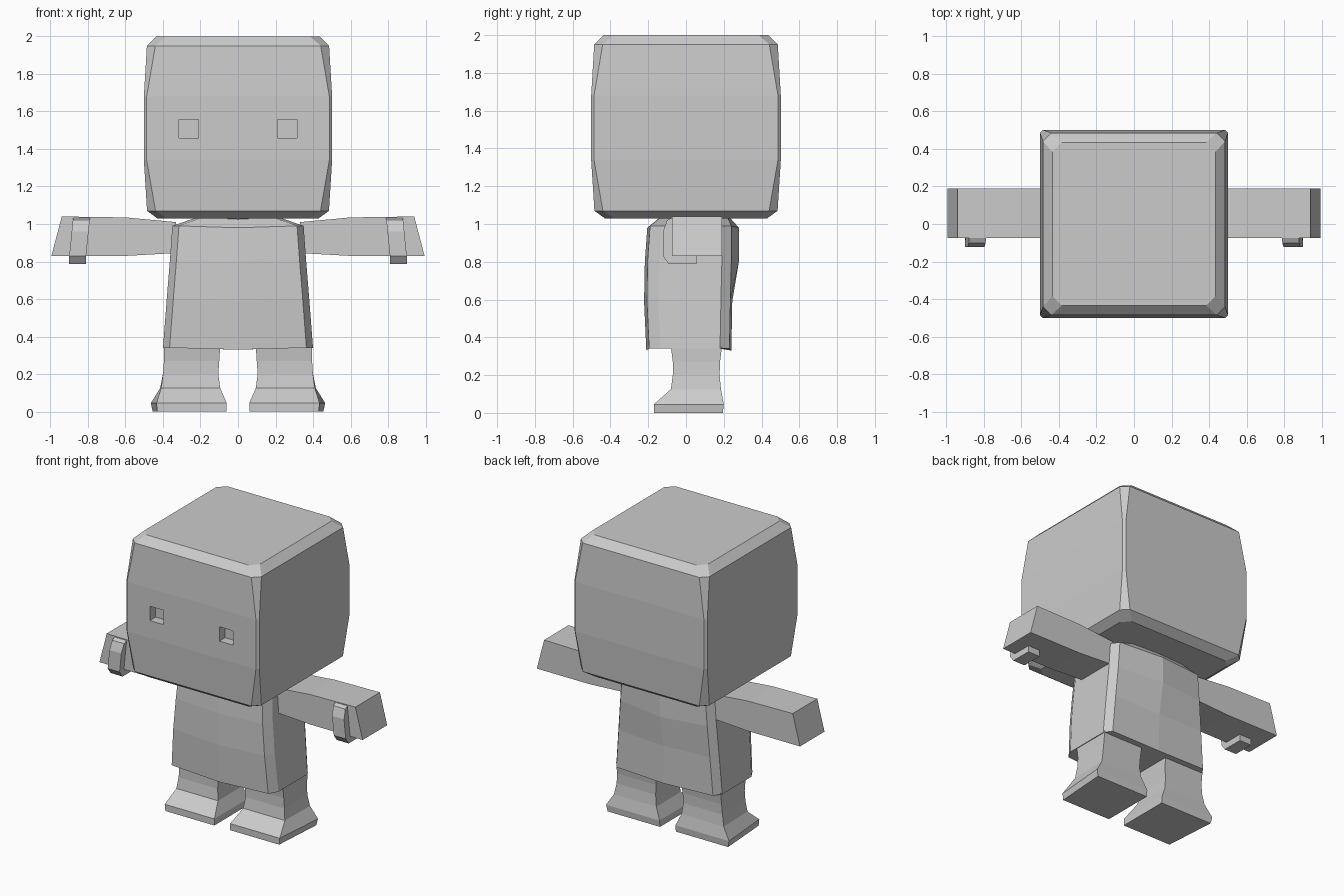
import bpy, bmesh

if "Cube" in bpy.data.objects:
    bpy.data.objects.remove(bpy.data.objects["Cube"])


def loft(name, rings):
    """Skin a list of equal-length point rings and cap both ends."""
    bm = bmesh.new()
    loops = [[bm.verts.new(p) for p in ring] for ring in rings]
    for a, b in zip(loops, loops[1:]):
        n = len(a)
        for i in range(n):
            j = (i + 1) % n
            bm.faces.new((a[i], a[j], b[j], b[i]))
    bm.faces.new(loops[0])
    bm.faces.new(loops[-1])
    bmesh.ops.recalc_face_normals(bm, faces=bm.faces)
    me = bpy.data.meshes.new(name)
    bm.to_mesh(me)
    bm.free()
    ob = bpy.data.objects.new(name, me)
    bpy.context.collection.objects.link(ob)
    return ob


def mirror_pair(name, rings):
    """Build the part on both sides of x = 0."""
    for side, s in (("right", 1), ("left", -1)):
        loft(f"{side}_{name}", [[(s * x, y, z) for x, y, z in r] for r in rings])


def chamfered_square(hx, hy, c, z):
    return [(-hx + c, -hy, z), (hx - c, -hy, z), (hx, -hy + c, z), (hx, hy - c, z),
            (hx - c, hy, z), (-hx + c, hy, z), (-hx, hy - c, z), (-hx, -hy + c, z)]


# Head: bulging block with chamfered rims
head_profile = [(1.03, .43, .06), (1.07, .485, .045), (1.34, .502, .015),
                (1.68, .502, .015), (1.95, .486, .045), (2.0, .435, .06)]
head = loft("head", [chamfered_square(h, h, min(c, .05), z) for z, h, c in head_profile])

# Eye sockets cut into the face
for s in (-1, 1):
    bpy.ops.mesh.primitive_cube_add(size=1, location=(s * .263, -.50, 1.508))
    cutter = bpy.context.object
    cutter.name = "eye_cutter"
    cutter.scale = (.105, .12, .098)
    bpy.context.view_layer.update()
    mod = head.modifiers.new("eye", 'BOOLEAN')
    mod.operation, mod.object, mod.solver = 'DIFFERENCE', cutter, 'EXACT'
    bpy.context.view_layer.objects.active = head
    bpy.ops.object.modifier_apply(modifier=mod.name)
    bpy.data.objects.remove(cutter)


# Tunic: flared body with chamfered corners and bowed front and back
def tunic_ring(z, hx, front, back, bow):
    f, b, k = front + .015, back - bow, hx - .035
    return [(0, front, z - .01), (k, f, z), (hx, f + .06, z), (hx, b - .05, z),
            (k, b, z), (0, back, z - .01), (-k, b, z), (-hx, b - .05, z),
            (-hx, f + .06, z), (-k, f, z)]


loft("tunic", [tunic_ring(*r) for r in (
    (.34, .40, -.21, .24, .01), (.60, .38, -.222, .245, .01),
    (.81, .363, -.218, .28, .04), (.99, .35, -.205, .28, .04),
    (1.035, .22, -.15, .24, .02))])

# Arms: square section, slanted at the hand
mirror_pair("arm", [[(xb, -.075, zb), (xb, .19, zb), (xt, .19, zt), (xt, -.075, zt)]
                    for xb, zb, xt, zt in ((.33, .845, .33, 1.01),
                                           (.60, .83, .60, 1.035),
                                           (.995, .83, .94, 1.04))])

# Thumbs: bent strip over the front and underside of the hand
thumb = [(-.07, 1.035), (-.10, 1.02), (-.122, .96), (-.122, .83), (-.09, .787),
         (.055, .787), (.055, .835), (-.07, .835)]
mirror_pair("thumb", [[(x - max(0, z - .83) * .1 + .01, y, z) for y, z in thumb]
                      for x in (.80, .89)])

# Legs: straight shank flaring into a wide boot
leg_profile = [(0, .06, .43, .455, -.17, .195), (.045, .06, .435, .465, -.17, .20),
               (.125, .095, .41, .415, -.08, .185), (.20, .105, .40, .40, -.07, .178),
               (.27, .10, .395, .395, -.07, .18), (.35, .095, .395, .395, -.08, .19)]
mirror_pair("leg", [[(xi, yf, z), (xf, yf, z), (xb, yb, z), (xi, yb, z)]
                    for z, xi, xf, xb, yf, yb in leg_profile])
